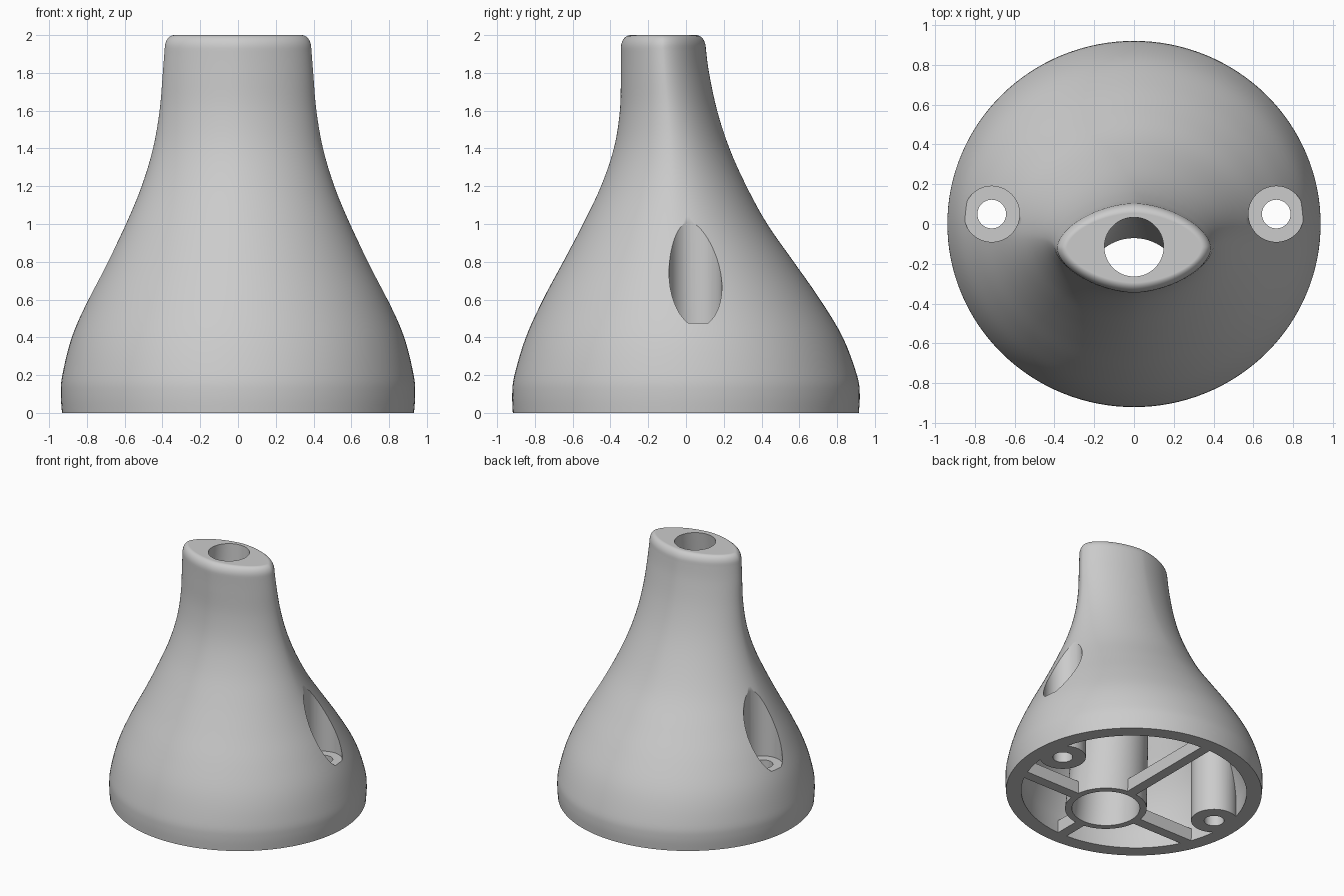
import bpy, bmesh, math

cube = bpy.data.objects.get("Cube")
if cube:
    bpy.data.objects.remove(cube, do_unlink=True)

grey = bpy.data.materials.new("plain_grey")
grey.use_nodes = True
grey.diffuse_color = (0.6, 0.6, 0.6, 1)
grey.node_tree.nodes["Principled BSDF"].inputs["Base Color"].default_value = (0.6, 0.6, 0.6, 1)


def loft(name, rings, segments=64):
    """Closed solid through horizontal rings (x, y, z, half_x, half_y, exponent)."""
    bm = bmesh.new()
    loops = []
    for x, y, z, hx, hy, n in rings:
        loop = []
        for i in range(segments):
            a = 2 * math.pi * i / segments
            c, s = math.cos(a), math.sin(a)
            loop.append(bm.verts.new((x + hx * math.copysign(abs(c) ** (2 / n), c),
                                      y + hy * math.copysign(abs(s) ** (2 / n), s), z)))
        loops.append(loop)
    for low, high in zip(loops, loops[1:]):
        for i in range(segments):
            j = (i + 1) % segments
            bm.faces.new((low[i], low[j], high[j], high[i]))
    bm.faces.new(loops[0])
    bm.faces.new(loops[-1])
    bmesh.ops.recalc_face_normals(bm, faces=bm.faces)
    mesh = bpy.data.meshes.new(name)
    bm.to_mesh(mesh)
    bm.free()
    obj = bpy.data.objects.new(name, mesh)
    bpy.context.collection.objects.link(obj)
    return obj


def pipe(name, low, high, r_low, r_high):
    return loft(name, [(*low, r_low, r_low, 2), (*high, r_high, r_high, 2)])


def box(name, centre, size):
    bpy.ops.mesh.primitive_cube_add(size=1, location=centre)
    obj = bpy.context.object
    obj.name, obj.scale = name, size
    return obj


def cut(target, cutter):
    """Subtract the cutter from the target, then discard it."""
    bpy.context.view_layer.objects.active = target
    mod = target.modifiers.new("cut", "BOOLEAN")
    mod.operation, mod.solver, mod.object = "DIFFERENCE", "EXACT", cutter
    bpy.ops.object.modifier_apply(modifier=mod.name)
    bpy.data.objects.remove(cutter, do_unlink=True)


# Body profile: height, half width, front edge, back edge
profile = [(0, .932, -.917, .915), (.1, .938, -.92, .92), (.2, .93, -.908, .905),
           (.4, .88, -.848, .83), (.6, .793, -.757, .71), (.8, .69, -.65, .57),
           (1.0, .593, -.545, .43), (1.2, .51, -.45, .32), (1.4, .45, -.382, .23),
           (1.6, .415, -.35, .165), (1.8, .398, -.345, .122), (1.93, .388, -.345, .105)]


def smooth(points, steps=5):
    """Catmull-Rom curve through the profile rows."""
    pts = [points[0]] + points + [points[-1]]
    out = []
    for p0, p1, p2, p3 in zip(pts, pts[1:], pts[2:], pts[3:]):
        for k in range(steps):
            t = k / steps
            out.append([b + t * (c - a) / 2 + t * t * (2 * a - 5 * b + 4 * c - d) / 2
                        + t ** 3 * (3 * b - a - 3 * c + d) / 2
                        for a, b, c, d in zip(p0, p1, p2, p3)])
    return out + [list(points[-1])]


def ring(z, half, front, back, inset=0):
    blend = min(max((z - .3) / 1.5, 0), 1)
    return (0, (front + back) / 2, z, half - inset, (back - front) / 2 - inset, 2 - .28 * blend)


# Outer body, round at the foot and lens-shaped at the neck, with a rounded lip
rows = smooth(profile)
rings = [ring(*r) for r in rows]
z, half, front, back = rows[-1]
for k in range(1, 9):
    a = k / 8 * math.pi / 2
    rings.append(ring(z + .07 * math.sin(a), half, front, back, .05 * (1 - math.cos(a))))
body = loft("hollow_body", rings, 128)

# Cavity, leaving the centre tube, screw bosses and ribs standing
inner = [ring(*r, .11) for r in rows if r[0] < 1.25]
foot = inner[0]
cavity = loft("cavity", [(0, foot[1], -.1) + foot[3:]] + inner, 96)
TUBE_Y = -.317


def axis(z):
    return (0, TUBE_Y + z * (-.115 - TUBE_Y) / 2, z)


cut(cavity, pipe("centre_tube", axis(-.2), axis(2.2), .305, .195))
for side in (-1, 1):
    cut(cavity, pipe("boss", (side * .715, .05, -.2), (side * .715, .05, 1.5), .167, .167))
cut(cavity, box("side_rib", (0, TUBE_Y, -.05), (2.2, .08, .3)))
cut(cavity, box("long_rib", (0, 0, -.05), (.08, 2.2, .3)))
cut(body, cavity)

# Tapered centre bore, counterbored screw holes
cut(body, pipe("bore", axis(-.1), axis(2.1), .251, .144))
for side in (-1, 1):
    cut(body, pipe("recess", (side * .715, .05, .475), (side * .715, .05, 1.6), .14, .14))
    cut(body, pipe("screw_hole", (side * .715, .05, -.1), (side * .715, .05, .6), .072, .072))

# Finish: one material, smooth curves with sharp rims
body.data.materials.clear()
body.data.materials.append(grey)
for poly in body.data.polygons:
    poly.material_index = 0
bpy.ops.object.select_all(action="DESELECT")
body.select_set(True)
bpy.context.view_layer.objects.active = body
bpy.ops.object.shade_smooth_by_angle(angle=math.radians(30))
normals = body.modifiers.new("even_normals", "WEIGHTED_NORMAL")
normals.keep_sharp = True
